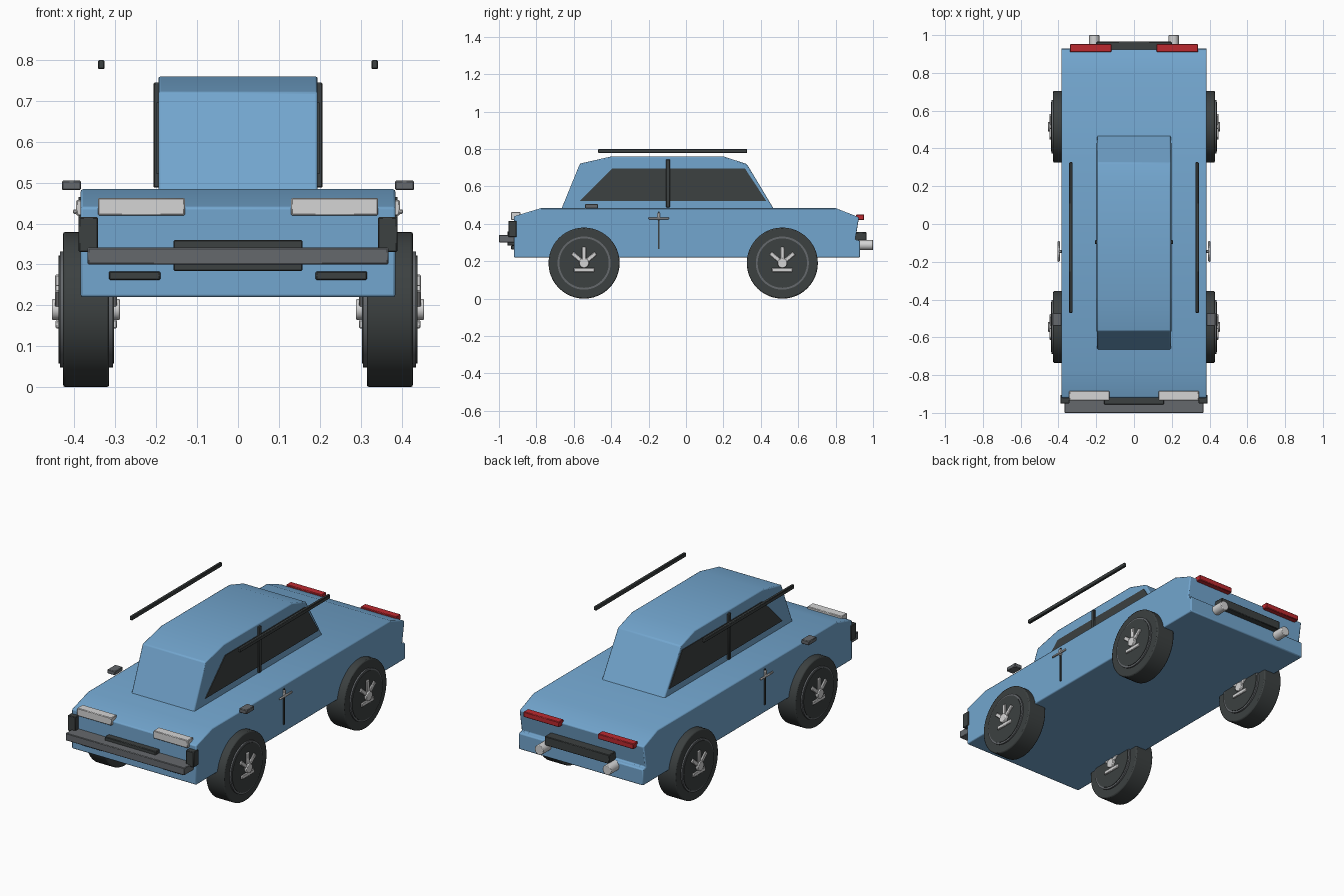
import bpy, bmesh, math
from mathutils import Matrix

if "Cube" in bpy.data.objects:
    bpy.data.objects.remove(bpy.data.objects["Cube"])


def mat(name, r, g, b):
    m = bpy.data.materials.new(name)
    m.diffuse_color = (r, g, b, 1)
    m.use_nodes = True
    m.node_tree.nodes["Principled BSDF"].inputs["Base Color"].default_value = m.diffuse_color
    return m


BLUE = mat("body blue", 0.17, 0.38, 0.62)
DARK = mat("dark trim", 0.045, 0.052, 0.052)
GREY = mat("mid grey", 0.13, 0.14, 0.15)
LIGHT = mat("light silver", 0.66, 0.66, 0.66)
RED = mat("lamp red", 0.5, 0.022, 0.028)


def finish(name, bm, material, bevel=0.0, segs=2):
    bmesh.ops.recalc_face_normals(bm, faces=bm.faces)
    me = bpy.data.meshes.new(name)
    bm.to_mesh(me)
    bm.free()
    me.materials.append(material)
    ob = bpy.data.objects.new(name, me)
    bpy.context.collection.objects.link(ob)
    if bevel:
        b = ob.modifiers.new("bevel", "BEVEL")
        b.width, b.segments = bevel, segs
        b.limit_method = 'ANGLE'
        b.angle_limit = math.radians(35)
    bpy.ops.object.select_all(action='DESELECT')
    bpy.context.view_layer.objects.active = ob
    ob.select_set(True)
    bpy.ops.object.shade_smooth_by_angle(angle=math.radians(30))
    return ob


def prism(name, profile, x0, x1, material, bevel=0.0):
    """Side profile of (y, z) points extruded along x."""
    bm = bmesh.new()
    f = bm.faces.new([bm.verts.new((x0, y, z)) for y, z in profile])
    new = bmesh.ops.extrude_face_region(bm, geom=[f])["geom"]
    bmesh.ops.translate(bm, vec=(x1 - x0, 0, 0),
                        verts=[v for v in new if isinstance(v, bmesh.types.BMVert)])
    return finish(name, bm, material, bevel)


def box(name, x0, x1, y0, y1, z0, z1, material, bevel=0.003, rot=None):
    bm = bmesh.new()
    bmesh.ops.create_cube(bm, size=1)
    bmesh.ops.scale(bm, vec=(x1 - x0, y1 - y0, z1 - z0), verts=bm.verts)
    bmesh.ops.translate(bm, vec=((x0 + x1) / 2, (y0 + y1) / 2, (z0 + z1) / 2), verts=bm.verts)
    if rot:
        bmesh.ops.transform(bm, matrix=rot, verts=bm.verts)
    return finish(name, bm, material, bevel, 1)


def cyl(name, axis, r, a0, a1, centre, material, n=48, bevel=0.0):
    bm = bmesh.new()
    bmesh.ops.create_cone(bm, cap_ends=True, segments=n, radius1=r, radius2=r, depth=a1 - a0)
    turn = Matrix.Rotation(math.pi / 2, 4, 'Y' if axis == 'x' else 'X')
    mid = (a0 + a1) / 2
    pos = (mid, *centre) if axis == 'x' else (centre[0], mid, centre[1])
    bmesh.ops.transform(bm, matrix=Matrix.Translation(pos) @ turn, verts=bm.verts)
    return finish(name, bm, material, bevel)


def side_box(name, s, x0, x1, *rest, **kw):
    a, b = sorted((s * x0, s * x1))
    return box(name, a, b, *rest, **kw)


# Lower body and cabin
prism("body", [(-0.92, 0.22), (-0.92, 0.44), (-0.775, 0.484), (0.80, 0.484), (0.925, 0.435),
               (0.905, 0.315), (0.93, 0.31), (0.93, 0.22)], -0.385, 0.385, BLUE, 0.006)
prism("cabin", [(-0.67, 0.47), (-0.567, 0.722), (-0.40, 0.76), (0.20, 0.76),
                (0.325, 0.72), (0.475, 0.47)], -0.195, 0.195, BLUE, 0.006)

# Front and rear trim on the centre line
box("front_bumper", -0.368, 0.368, -1.0, -0.915, 0.30, 0.341, GREY)
box("grille", -0.158, 0.158, -0.955, -0.91, 0.284, 0.36, DARK)
box("rear_plate_bar", -0.20, 0.20, 0.90, 0.965, 0.305, 0.355, DARK)

for s, side in ((1, "right"), (-1, "left")):
    # Windows, pillar and roof rail
    prism(side + "_window", [(-0.57, 0.521), (-0.395, 0.696), (0.315, 0.696), (0.43, 0.521)],
          s * 0.192, s * 0.199, DARK)
    side_box(side + "_pillar", s, 0.185, 0.207, -0.107, -0.085, 0.488, 0.745, DARK)
    side_box(side + "_roof_rail", s, 0.326, 0.343, -0.47, 0.327, 0.778, 0.80, DARK)
    # Mirror, door seam and handle
    side_box(side + "_mirror", s, 0.384, 0.431, -0.54, -0.47, 0.482, 0.505, GREY)
    side_box(side + "_door_seam", s, 0.38, 0.39, -0.15, -0.141, 0.265, 0.465, DARK, bevel=0)
    side_box(side + "_door_handle", s, 0.393, 0.404, -0.20, -0.09, 0.424, 0.435, LIGHT)
    side_box(side + "_handle_mount", s, 0.38, 0.396, -0.153, -0.138, 0.42, 0.458, LIGHT)
    # Lamps and corner trim
    side_box(side + "_headlight", s, 0.13, 0.343, -0.935, -0.885, 0.42, 0.463, LIGHT)
    side_box(side + "_corner_guard", s, 0.342, 0.39, -0.95, -0.905, 0.33, 0.416, DARK)
    side_box(side + "_fog_slot", s, 0.19, 0.316, -0.935, -0.91, 0.262, 0.283, DARK)
    side_box(side + "_taillight", s, 0.12, 0.34, 0.91, 0.952, 0.42, 0.45, RED)
    # Exhaust tip
    cyl(side + "_exhaust", 'y', 0.027, 0.92, 1.0, (s * 0.21, 0.287), LIGHT, 24, 0.003)

    # Wheels
    for cy, end in ((-0.545, "front"), (0.515, "rear")):
        n, c = f"{end}_{side}_", (cy, 0.19)
        span = lambda a, b: sorted((s * a, s * b))
        cyl(n + "tyre", 'x', 0.19, *span(0.315, 0.428), c, DARK, 48, 0.006)
        cyl(n + "rim_ring", 'x', 0.142, *span(0.306, 0.436), c, GREY, 48)
        cyl(n + "rim", 'x', 0.132, *span(0.303, 0.439), c, DARK, 48)
        cyl(n + "hub", 'x', 0.026, *span(0.289, 0.455), c, LIGHT, 24, 0.003)
        # Three upper spokes and a low cross bar
        for i, (deg, ln) in enumerate(((0, 0.085), (50, 0.082), (-50, 0.082))):
            m = Matrix.Translation((0, *c)) @ Matrix.Rotation(math.radians(deg), 4, 'X')
            side_box(f"{n}spoke_{i}", s, 0.296, 0.448, -0.011, 0.011, 0.0, ln, LIGHT, rot=m)
        side_box(n + "spoke_base", s, 0.296, 0.446, cy - 0.055, cy + 0.055,
                 0.143, 0.165, LIGHT)
